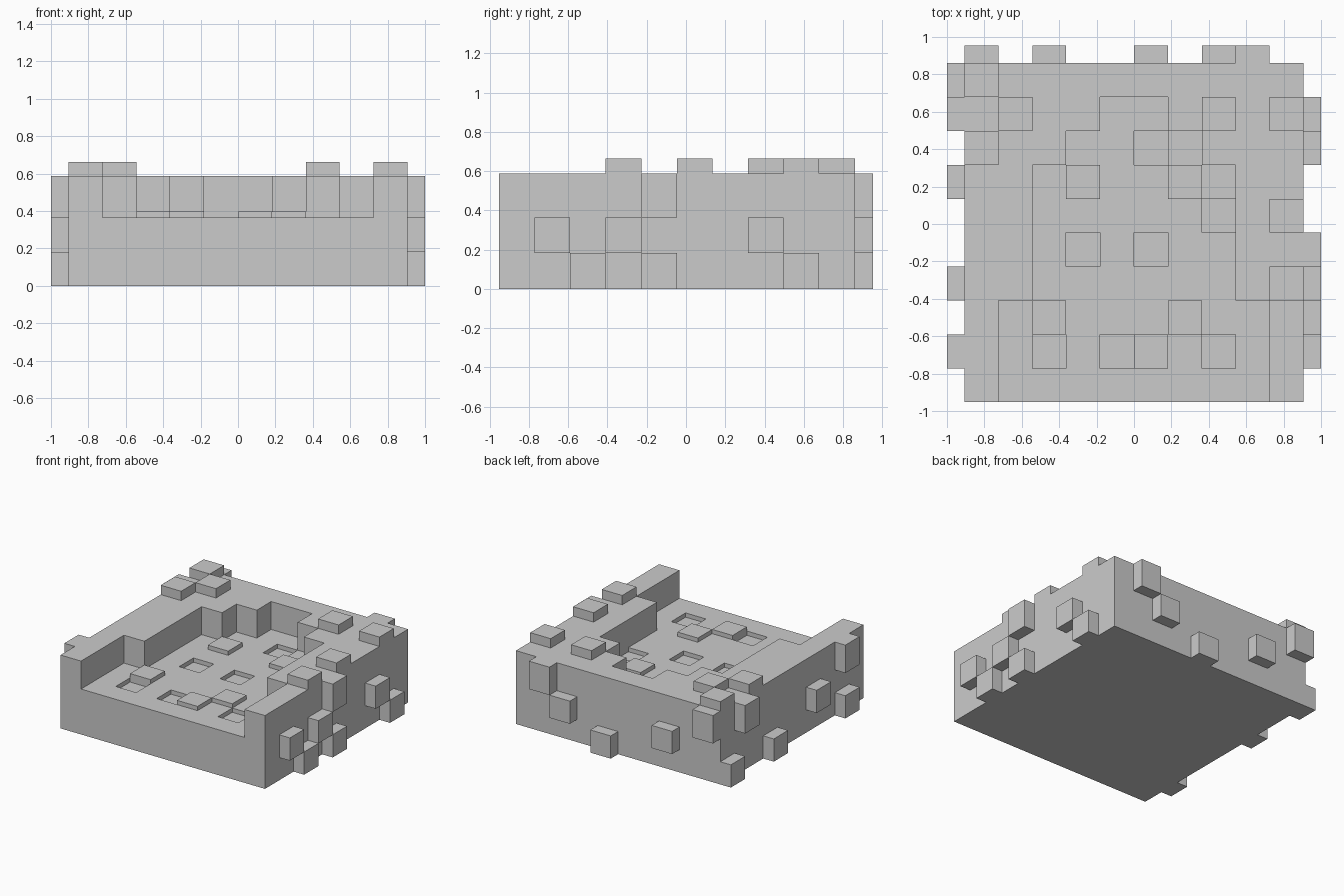
import bpy, bmesh

if "Cube" in bpy.data.objects:
    bpy.data.objects.remove(bpy.data.objects["Cube"])

S = 0.1813            # grid cell
P = 0.0935            # how far side blocks stick out
X0, Y0 = -5 * S, -0.953
RIM, FLOOR = 0.588, 0.364
LEVELS = [(0, 0.182), (0.182, FLOOR), (FLOOR, RIM)]   # low, middle, high
SINK = 0.01           # overlap into the body


def gx(i): return X0 + i * S
def gy(j): return Y0 + j * S


def prism(name, pts, z0, z1):
    """Extrude a counter-clockwise xy outline from z0 to z1."""
    bm = bmesh.new()
    face = bm.faces.new([bm.verts.new((x, y, z0)) for x, y in pts])
    ext = bmesh.ops.extrude_face_region(bm, geom=[face])
    for v in ext["geom"]:
        if isinstance(v, bmesh.types.BMVert):
            v.co.z = z1
    bmesh.ops.recalc_face_normals(bm, faces=bm.faces)
    me = bpy.data.meshes.new(name)
    bm.to_mesh(me)
    bm.free()
    ob = bpy.data.objects.new(name, me)
    bpy.context.collection.objects.link(ob)
    return ob


def box(name, xa, xb, ya, yb, z0, z1):
    return prism(name, [(xa, ya), (xb, ya), (xb, yb), (xa, yb)], z0, z1)


def cut(target, cutter):
    mod = target.modifiers.new("cut", 'BOOLEAN')
    mod.operation, mod.solver, mod.object = 'DIFFERENCE', 'EXACT', cutter
    bpy.context.view_layer.objects.active = target
    bpy.ops.object.modifier_apply(modifier=mod.name)
    bpy.data.objects.remove(cutter)


# main body
body = box("body", gx(0), gx(10), gy(0), gy(10), 0, RIM)

# stepped pit, open at the front, symmetric about x = 0
half = [(4, -0.5), (4, 3), (3, 3), (3, 7), (2, 7), (2, 8), (1, 8), (1, 9)]
outline = [(a * S, gy(j)) for a, j in half]
outline += [(-x, y) for x, y in reversed(outline)]
cut(body, prism("pit_cutter", outline, FLOOR, 1.0))

# sunken floor tiles
for i, j in [(2, 1), (4, 1), (7, 1), (3, 4), (5, 4), (7, 5), (5, 7)]:
    cut(body, box("tile_cutter", gx(i), gx(i + 1), gy(j), gy(j + 1),
                  FLOOR - 0.034, FLOOR + 0.05))

# raised floor tiles
for i, j in [(2, 2), (5, 1), (6, 2), (3, 6), (6, 6)]:
    box("floor_tile", gx(i), gx(i + 1), gy(j), gy(j + 1), FLOOR - SINK, FLOOR + 0.034)

# blocks on top of the rim
for i, j in [(0, 7), (0, 9), (1, 8), (7, 8), (9, 8), (9, 5), (9, 3)]:
    box("rim_block", gx(i), gx(i + 1), gy(j), gy(j + 1), RIM - SINK, 0.663)

# blocks on the right wall: (cell, level)
for j, k in [(1, 1), (2, 0), (3, 1), (4, 0), (4, 2), (7, 1), (8, 0)]:
    box("right_block", gx(10) - SINK, gx(10) + P, gy(j), gy(j + 1), *LEVELS[k])

# blocks on the left wall
for j, k in [(9, 0), (8, 2), (6, 0), (3, 1), (1, 0), (1, 2)]:
    box("left_block", gx(0) - P, gx(0) + SINK, gy(j), gy(j + 1), *LEVELS[k])

# blocks on the back wall
for i, k in [(0, 2), (2, 1), (5, 0), (7, 1), (8, 2)]:
    box("back_block", gx(i), gx(i + 1), gy(10) - SINK, gy(10) + P, *LEVELS[k])
